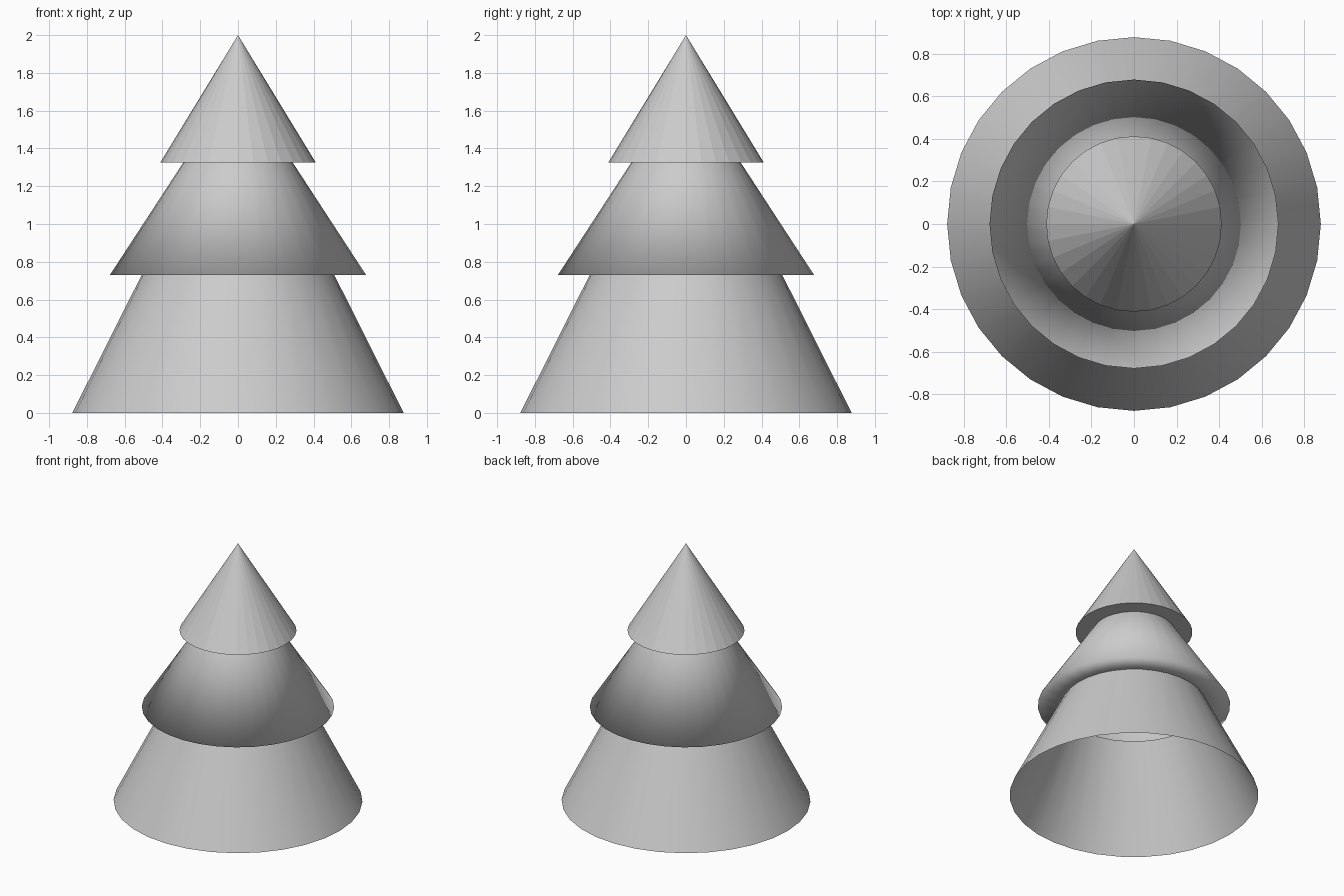
import bpy, bmesh
from math import cos, sin, pi

if "Cube" in bpy.data.objects:
    bpy.data.objects.remove(bpy.data.objects["Cube"])

SIDES = 32


def tier(name, profile, smooth):
    """Revolve a (radius, height) profile; radius 0 becomes a single tip."""
    bm = bmesh.new()
    rings = []
    for r, z in profile:
        if r == 0:
            rings.append([bm.verts.new((0, 0, z))] * SIDES)
        else:
            rings.append([bm.verts.new((r * cos(2 * pi * i / SIDES),
                                        r * sin(2 * pi * i / SIDES), z))
                          for i in range(SIDES)])
    for low, high in zip(rings, rings[1:]):
        for i in range(SIDES):
            j = (i + 1) % SIDES
            corners = [low[i], low[j], high[j], high[i]]
            face = bm.faces.new(list(dict.fromkeys(corners)))
            face.smooth = smooth
    mesh = bpy.data.meshes.new(name)
    bm.to_mesh(mesh)
    bm.free()
    obj = bpy.data.objects.new(name, mesh)
    bpy.context.collection.objects.link(obj)
    return obj


# Open skirt at the bottom
tier("lower_tier", [(0.877, 0), (0.51, 0.73)], True)
# Middle skirt with its underside ledge, softly shaded around the rim
tier("middle_tier", [(0.51, 0.73), (0.678, 0.73), (0.29, 1.325)], True)
# Faceted pointed top with its underside ledge
tier("top_tier", [(0.29, 1.325), (0.412, 1.325), (0, 2.0)], False)
